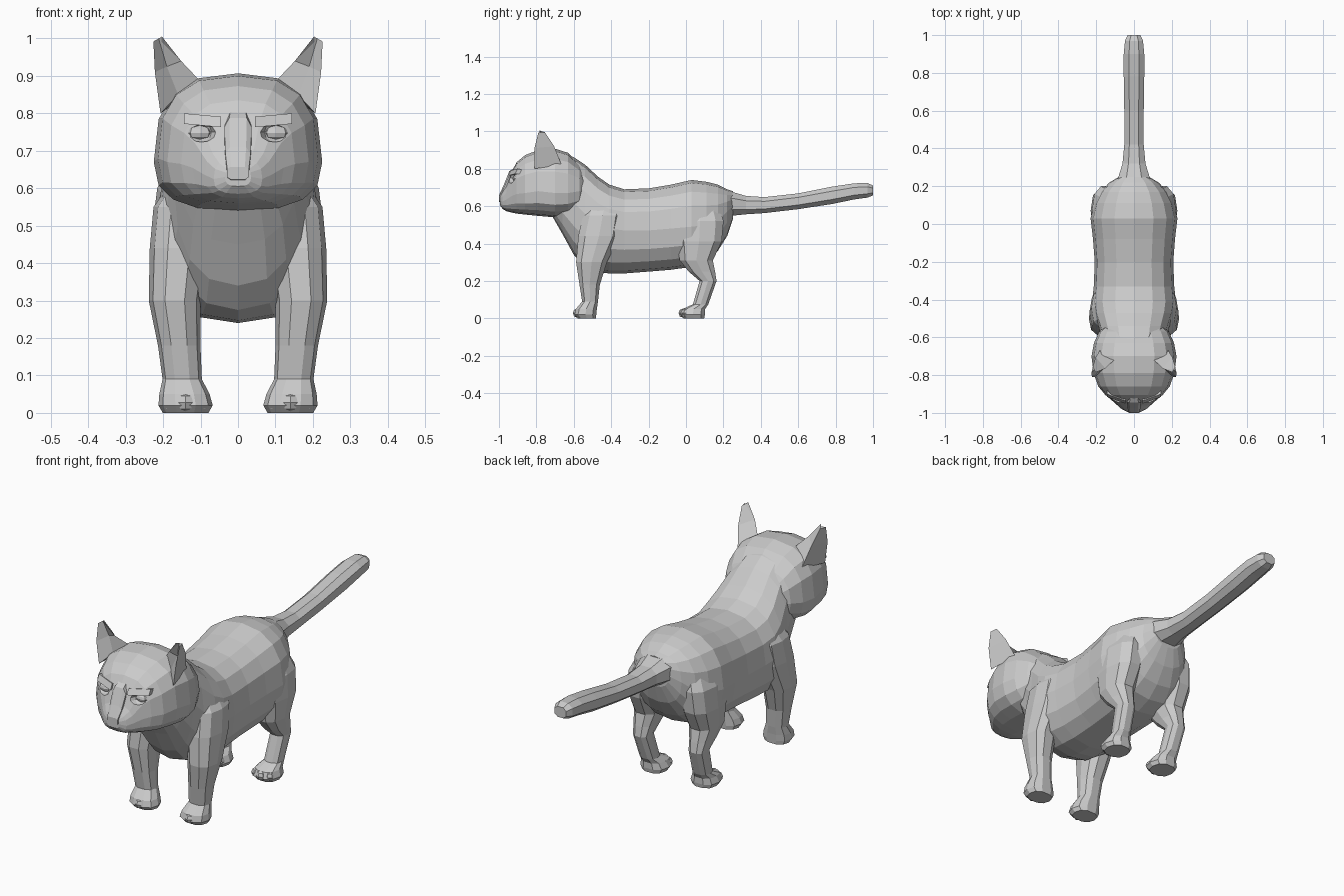
import bpy, bmesh
from math import cos, sin, pi, copysign
from mathutils import Vector, Matrix


def skin(name, rings):
    """Closed faceted mesh through rings with equal point counts."""
    bm = bmesh.new()
    vs = [[bm.verts.new(p) for p in r] for r in rings]
    n = len(vs[0])
    for a, b in zip(vs, vs[1:]):
        for i in range(n):
            j = (i + 1) % n
            bm.faces.new((a[i], a[j], b[j], b[i]))
    bm.faces.new(vs[0])
    bm.faces.new(vs[-1])
    bmesh.ops.recalc_face_normals(bm, faces=bm.faces[:])
    me = bpy.data.meshes.new(name)
    bm.to_mesh(me)
    bm.free()
    ob = bpy.data.objects.new(name, me)
    bpy.context.collection.objects.link(ob)
    return ob


def oval(n, power):
    pts = []
    for i in range(n):
        a = 2 * pi * (i + 0.5) / n if n <= 8 else 2 * pi * i / n
        c, s = cos(a), sin(a)
        pts.append((copysign(abs(c) ** (2 / power), c), copysign(abs(s) ** (2 / power), s)))
    return pts


def loft_y(name, stations, n=12, power=2.4):
    """Stations: y, half width, top z, bottom z, widest z."""
    return skin(name, [[(w * c, y, m + (s * (t - m) if s > 0 else s * (m - b)))
                        for c, s in oval(n, power)] for y, w, t, b, m in stations])


def loft_z(name, stations, side, n=8, power=2.4):
    """Stations: z, centre x, centre y, half x, half y."""
    return skin(name, [[(side * (x + hx * 1.05 * c), y + hy * 1.05 * s, z)
                        for c, s in oval(n, power)] for z, x, y, hx, hy in stations])


def ball(name, loc, size, seg=8, rings=6):
    me = bpy.data.meshes.new(name)
    bm = bmesh.new()
    bmesh.ops.create_uvsphere(bm, u_segments=seg, v_segments=rings, radius=1,
                              matrix=Matrix.LocRotScale(Vector(loc), None, Vector(size)))
    bm.to_mesh(me)
    bm.free()
    ob = bpy.data.objects.new(name, me)
    bpy.context.collection.objects.link(ob)
    return ob


# Torso with neck, chest, belly and rump
torso = loft_y("torso", [
    (-.72, .13, .86, .555, .68), (-.66, .16, .88, .45, .66), (-.60, .172, .862, .34, .62),
    (-.54, .188, .822, .275, .56), (-.47, .212, .757, .247, .50), (-.41, .222, .715, .24, .48),
    (-.33, .213, .69, .24, .47), (-.20, .208, .695, .25, .47), (-.08, .217, .715, .26, .48),
    (.03, .23, .74, .275, .49), (.11, .21, .73, .305, .50), (.17, .178, .715, .36, .52),
    (.22, .13, .69, .44, .57), (.25, .08, .68, .53, .60)], n=16)

# Head with muzzle
head = loft_y("head", [
    (-.995, .035, .655, .605, .63), (-.98, .065, .68, .585, .625), (-.96, .088, .71, .573, .635),
    (-.93, .122, .79, .565, .655), (-.905, .152, .835, .56, .665), (-.86, .189, .873, .555, .67),
    (-.79, .214, .90, .548, .68), (-.70, .225, .907, .54, .67), (-.63, .212, .885, .55, .67),
    (-.57, .185, .825, .575, .68), (-.52, .13, .75, .62, .68)], n=16, power=2.65)

# Tail
tail = loft_y("tail", [
    (.19, .11, .69, .52, .60), (.25, .088, .68, .545, .61), (.32, .065, .658, .553, .605),
    (.42, .055, .651, .56, .605), (.60, .055, .671, .581, .627), (.78, .058, .707, .608, .658),
    (.90, .058, .725, .633, .68), (.97, .051, .726, .643, .685), (1.0, .035, .712, .656, .684)], n=8)

# Legs with shoulders, thighs and paws
front = [(.64, .10, -.43, .06, .08), (.55, .15, -.445, .072, .105), (.44, .158, -.465, .074, .11),
         (.30, .169, -.505, .066, .082), (.18, .157, -.515, .054, .054), (.09, .149, -.513, .05, .042),
         (.05, .143, -.533, .064, .056), (.02, .14, -.538, .069, .058), (0, .14, -.53, .058, .048)]
hind = [(.64, .10, .07, .06, .09), (.52, .145, .075, .073, .125), (.41, .152, .07, .074, .12),
        (.31, .153, .055, .065, .088), (.25, .155, .085, .05, .07), (.20, .155, .118, .042, .045),
        (.075, .147, .078, .042, .041), (.05, .142, .042, .056, .06), (.02, .14, .036, .067, .065),
        (0, .14, .042, .056, .055)]
parts = [head, tail]
cutters = []
for side in (-1, 1):
    parts.append(loft_z("front_leg", front, side, 10))
    parts.append(loft_z("hind_leg", hind, side, 10))
    cutters.append(ball("eye_socket", (side * .102, -.945, .75), (.044, .042, .028)))

# Nose bridge and nose pad
parts.append(loft_y("nose_bridge", [
    (-1.0, .03, .658, .622, .642), (-.976, .035, .712, .62, .66), (-.945, .038, .79, .66, .72),
    (-.90, .03, .82, .70, .75)], n=8, power=4))

# Blend the parts into one skin and sink the eye sockets
for p in parts + cutters:
    mod = torso.modifiers.new("join", 'BOOLEAN')
    mod.operation = 'DIFFERENCE' if p in cutters else 'UNION'
    mod.solver = 'EXACT'
    mod.object = p
bpy.context.view_layer.update()
merged = bpy.data.meshes.new_from_object(torso.evaluated_get(bpy.context.evaluated_depsgraph_get()))
torso.modifiers.clear()
torso.data = merged
torso.name = "cat_body"
for p in parts + cutters:
    bpy.data.objects.remove(p)

ear = [[(.10, -.715, .885), (.16, -.765, .85), (.207, -.81, .80), (.178, -.665, .82)],
       [(.152, -.765, .94), (.19, -.755, .925), (.222, -.81, .91), (.203, -.705, .92)],
       [(.203, -.785, 1.005), (.212, -.772, 1.0), (.226, -.79, .992), (.218, -.755, .995)]]
for s in (-1, 1):
    # Cupped ears
    skin("ear", [[(s * x, y, z) for x, y, z in r] for r in ear])
    # Eyes under slanted brows
    ball("eye", (s * .102, -.902, .748), (.036, .026, .022))
    skin("brow", [[(s * x, y + dy, z + dz) for dy, dz in
                   ((-.003, 0), (.012, .028), (.05, .02), (.05, 0))]
                  for x, y, z in ((.045, -.948, .763), (.144, -.912, .772))])
    # Toes
    for y, name in ((-.583, "front_toe"), (-.018, "hind_toe")):
        for k in (-1, 0, 1):
            ball(name, (s * .14 + k * .038, y + abs(k) * .018, .028), (.024, .022, .024), 6, 4)
